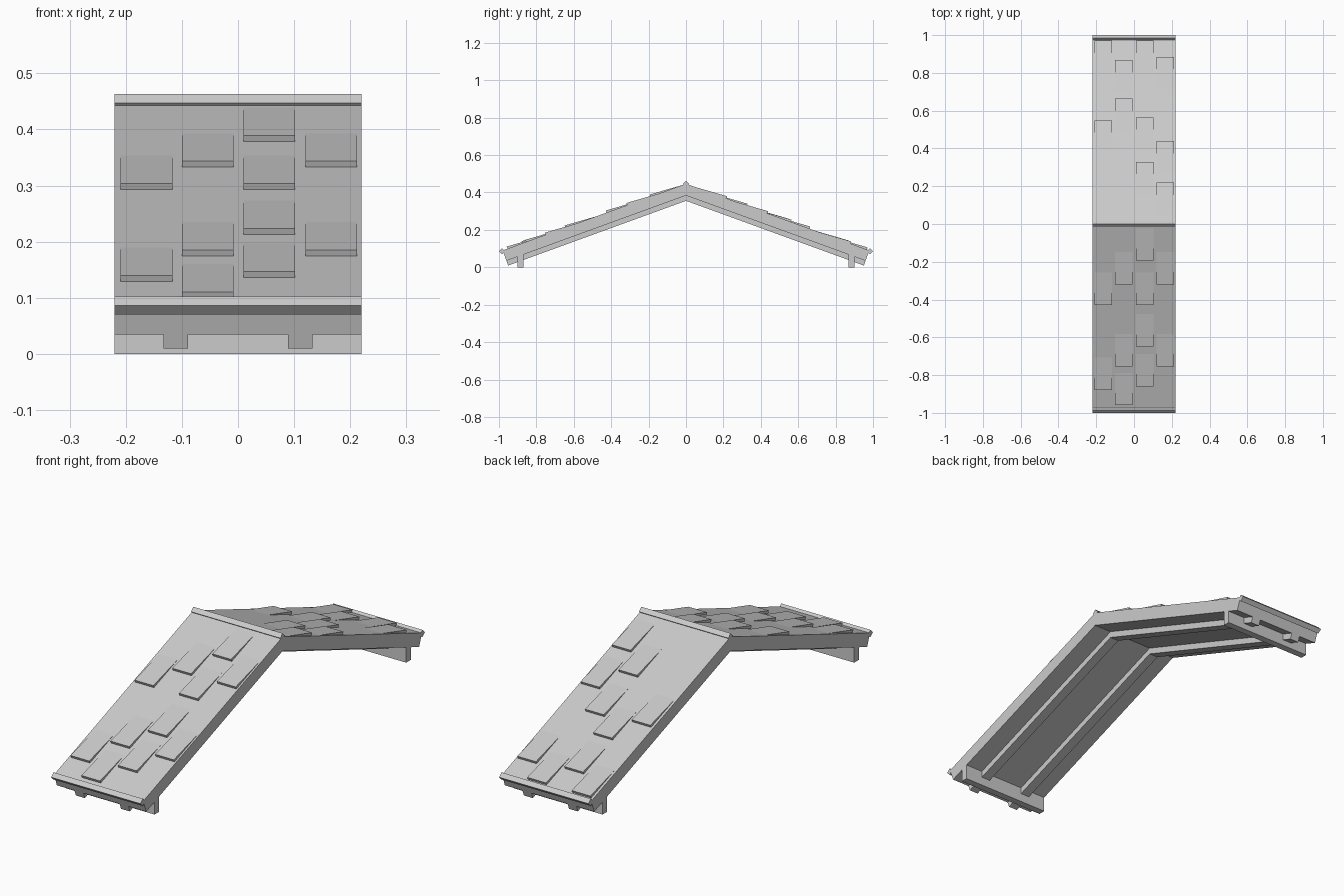
import bpy, math
from mathutils import Vector

if "Cube" in bpy.data.objects:
    bpy.data.objects.remove(bpy.data.objects["Cube"])

PITCH = math.radians(20)
C, S = math.cos(PITCH), math.sin(PITCH)
RIDGE = 0.447          # ridge height of the roof surface
HALF = 0.22            # half width of the roof section


def extrude_x(name, profile, x0, x1):
    """Extrude a (y, z) outline along x into a closed flat-shaded solid."""
    n = len(profile)
    area = sum(profile[i][0] * profile[(i + 1) % n][1] - profile[(i + 1) % n][0] * profile[i][1]
               for i in range(n))
    if area < 0:
        profile = profile[::-1]
    verts = [(x, y, z) for x in (x0, x1) for y, z in profile]
    faces = [tuple(reversed(range(n))), tuple(range(n, 2 * n))]
    faces += [(i, (i + 1) % n, n + (i + 1) % n, n + i) for i in range(n)]
    mesh = bpy.data.meshes.new(name)
    mesh.from_pydata(verts, [], faces)
    obj = bpy.data.objects.new(name, mesh)
    bpy.context.collection.objects.link(obj)
    return obj


def on_slope(s, n, side):
    """Point at distance s down the slope and height n above its surface."""
    return (side * (s * C + n * S), RIDGE - s * S + n * C)


def slope_layer(name, top, bottom, x0, x1, side):
    """Layer of one roof slope, mitred at the ridge and cut square at the eave."""
    end = 0.98 / C
    profile = [(0, RIDGE + top / C), on_slope(end, top, side),
               on_slope(end, bottom, side), (0, RIDGE + bottom / C)]
    return extrude_x(name, profile, x0, x1)


def diamond_trim(name, y, z, r=0.016):
    extrude_x(name, [(y - r, z), (y, z - r), (y + r, z), (y, z + r)], -HALF, HALF)


# Tile columns and the y distance of each tile's lower edge from the ridge
COLUMNS = [-0.163, -0.054, 0.056, 0.166]
TILES = {
    -1: [[0.425, 0.875], [0.315, 0.75, 0.955], [0.19, 0.425, 0.645, 0.855], [0.315, 0.75]],
    1: [[0.545, 0.967], [0.66, 0.863], [0.325, 0.56, 0.967], [0.215, 0.435, 0.88]],
}

for side, label in ((-1, "front"), (1, "back")):
    # Roof slab and the two rafters below it
    slope_layer(label + "_roof_slab", 0, -0.059, -HALF, HALF, side)
    for x in (-0.111, 0.111):
        slope_layer(label + "_rafter", -0.058, -0.086, x - 0.022, x + 0.022, side)

    # Eave trim and supporting wall beam
    diamond_trim(label + "_eave_trim", side * 0.984, 0.086)
    y0, y1 = side * 0.869, side * 0.901
    extrude_x(label + "_wall_beam", [(y0, 0), (y1, 0), (y1, 0.075), (y0, 0.075)], -HALF, HALF)

    # Raised tiles, lower edge lifted and upper edge sunk into the slab
    for x, column in zip(COLUMNS, TILES[side]):
        for y in column:
            s = y / C
            profile = [on_slope(s, 0.012, side), on_slope(s - 0.001, -0.002, side),
                       on_slope(s - 0.178, -0.012, side), on_slope(s - 0.178, 0, side)]
            extrude_x(label + "_tile", profile, x - 0.046, x + 0.046)

# Ridge trim
diamond_trim("ridge_trim", 0, RIDGE)
